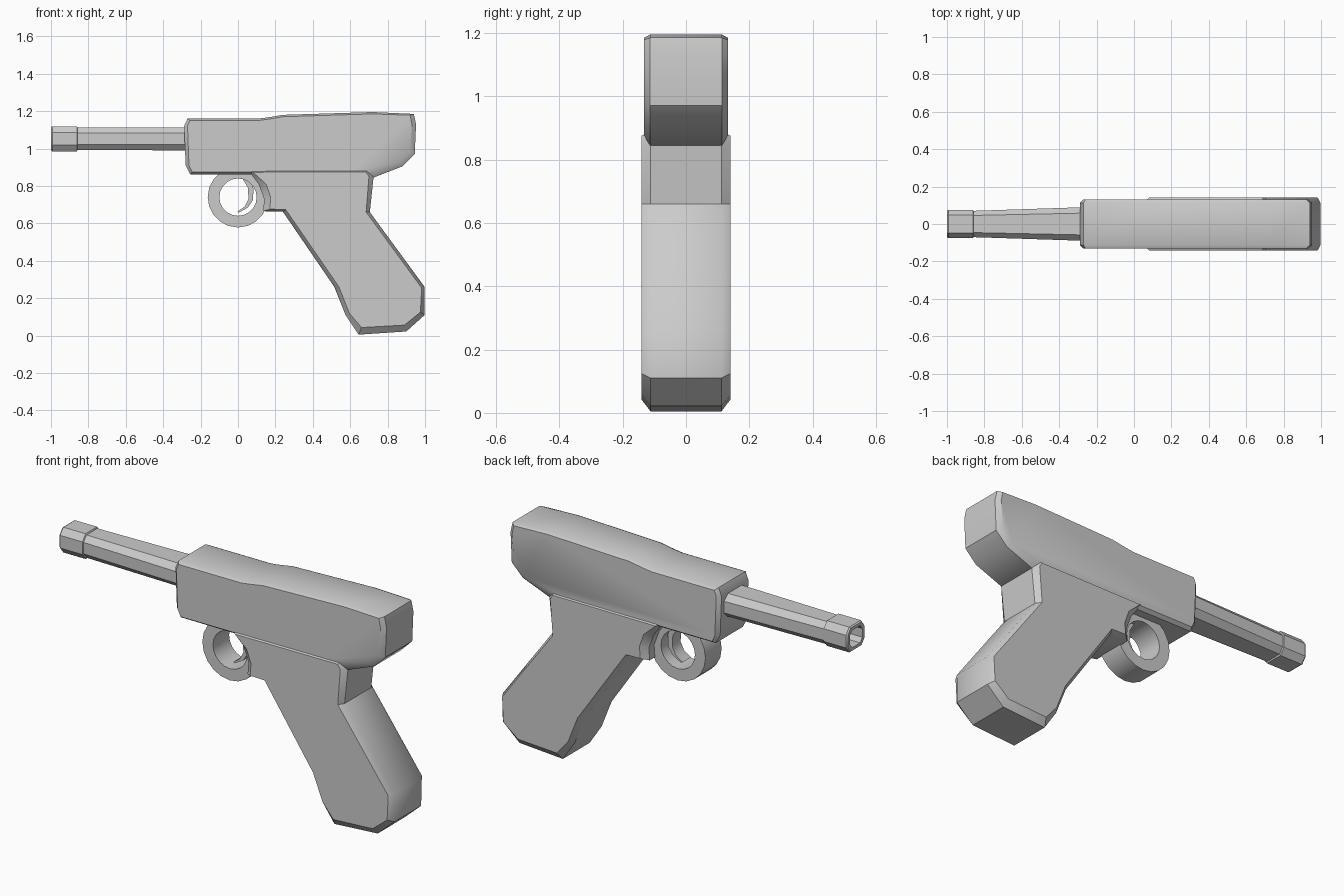
import bpy, bmesh, math


def loft(name, sections, caps=True, cyclic=False, angle=35):
    """Skin a series of equal-length point loops."""
    bm = bmesh.new()
    loops = [[bm.verts.new(p) for p in s] for s in sections]
    pairs = list(zip(loops, loops[1:]))
    if cyclic:
        pairs.append((loops[-1], loops[0]))
    for a, b in pairs:
        n = len(a)
        for i in range(n):
            j = (i + 1) % n
            bm.faces.new((a[i], a[j], b[j], b[i]))
    if caps:
        bm.faces.new(loops[0])
        bm.faces.new(loops[-1])
    bmesh.ops.recalc_face_normals(bm, faces=bm.faces)
    me = bpy.data.meshes.new(name)
    bm.to_mesh(me)
    bm.free()
    ob = bpy.data.objects.new(name, me)
    bpy.context.collection.objects.link(ob)
    bpy.ops.object.select_all(action='DESELECT')
    ob.select_set(True)
    bpy.context.view_layer.objects.active = ob
    bpy.ops.object.shade_smooth_by_angle(angle=math.radians(angle))
    return ob


def slab(name, rim, face, y_rim, y_face):
    """Side profile with a chamfer between rim and side faces."""
    steps = ((face, -y_face), (rim, -y_rim), (rim, y_rim), (face, y_face))
    return loft(name, [[(x, y, z) for x, z in prof] for prof, y in steps])


def octagon(x, w, h, cz=1.052):
    """Chamfered rectangular section of the barrel."""
    a, b = w * 0.65, h * 0.5
    yz = ((-a, -h), (a, -h), (w, -b), (w, b), (a, h), (-a, h), (-w, b), (-w, -b))
    return [(x, y, cz + z) for y, z in yz]


# Upper body
slab("upper_body",
     [(-0.27, 1.16), (0.11, 1.16), (0.17, 1.168), (0.24, 1.18), (0.72, 1.195),
      (0.94, 1.185), (0.952, 1.13), (0.945, 0.97), (0.88, 0.905), (0.72, 0.843),
      (0.6, 0.86), (-0.255, 0.862), (-0.28, 0.91), (-0.288, 1.12)],
     [(-0.258, 1.15), (0.11, 1.15), (0.17, 1.158), (0.24, 1.17), (0.72, 1.185),
      (0.92, 1.178), (0.93, 1.13), (0.918, 0.98), (0.86, 0.925), (0.72, 0.875),
      (0.6, 0.875), (-0.245, 0.875), (-0.262, 0.91), (-0.27, 1.12)],
     0.113, 0.132)

# Grip
slab("grip",
     [(0.05, 0.89), (0.11, 0.81), (0.14, 0.73), (0.135, 0.665), (0.24, 0.662),
      (0.515, 0.26), (0.575, 0.11), (0.645, 0.005), (0.90, 0.022), (0.998, 0.11),
      (0.998, 0.26), (0.705, 0.66), (0.725, 0.85), (0.70, 0.89)],
     [(0.08, 0.873), (0.15, 0.81), (0.175, 0.74), (0.17, 0.676), (0.255, 0.674),
      (0.54, 0.26), (0.595, 0.12), (0.66, 0.043), (0.89, 0.056), (0.975, 0.125),
      (0.982, 0.255), (0.685, 0.66), (0.70, 0.85), (0.685, 0.875)],
     0.112, 0.141)

# Tapered barrel
loft("barrel", [octagon(-0.90, 0.069, 0.0605), octagon(-0.26, 0.09, 0.0615)])

# Muzzle collar with a hollow bore
loft("muzzle", [octagon(-0.855, 0.066, 0.056), octagon(-0.862, 0.075, 0.067),
                octagon(-0.993, 0.075, 0.067), octagon(-1.0, 0.07, 0.062),
                octagon(-1.0, 0.052, 0.046), octagon(-0.91, 0.052, 0.046)])

# Round guard
guard = []
for i in range(20):
    t = 2 * math.pi * i / 20
    c, s = math.cos(t), math.sin(t)
    guard.append([(r * c, y, 0.74 + r * s) for r, y in
                  ((0.1, -0.068), (0.162, -0.068), (0.162, 0.068), (0.1, 0.068))])
loft("round_guard", guard, caps=False, cyclic=True)

# Curved lever inside the guard
lever = []
for x, z, w in ((0.04, 0.85, 0.045), (0.068, 0.79, 0.03), (0.068, 0.73, 0.024),
                (0.045, 0.69, 0.018), (0.0, 0.662, 0.008)):
    lever.append([(x - w / 2, -0.035, z), (x + w / 2, -0.035, z - 0.005),
                  (x + w / 2, 0.035, z - 0.005), (x - w / 2, 0.035, z)])
loft("lever", lever)
